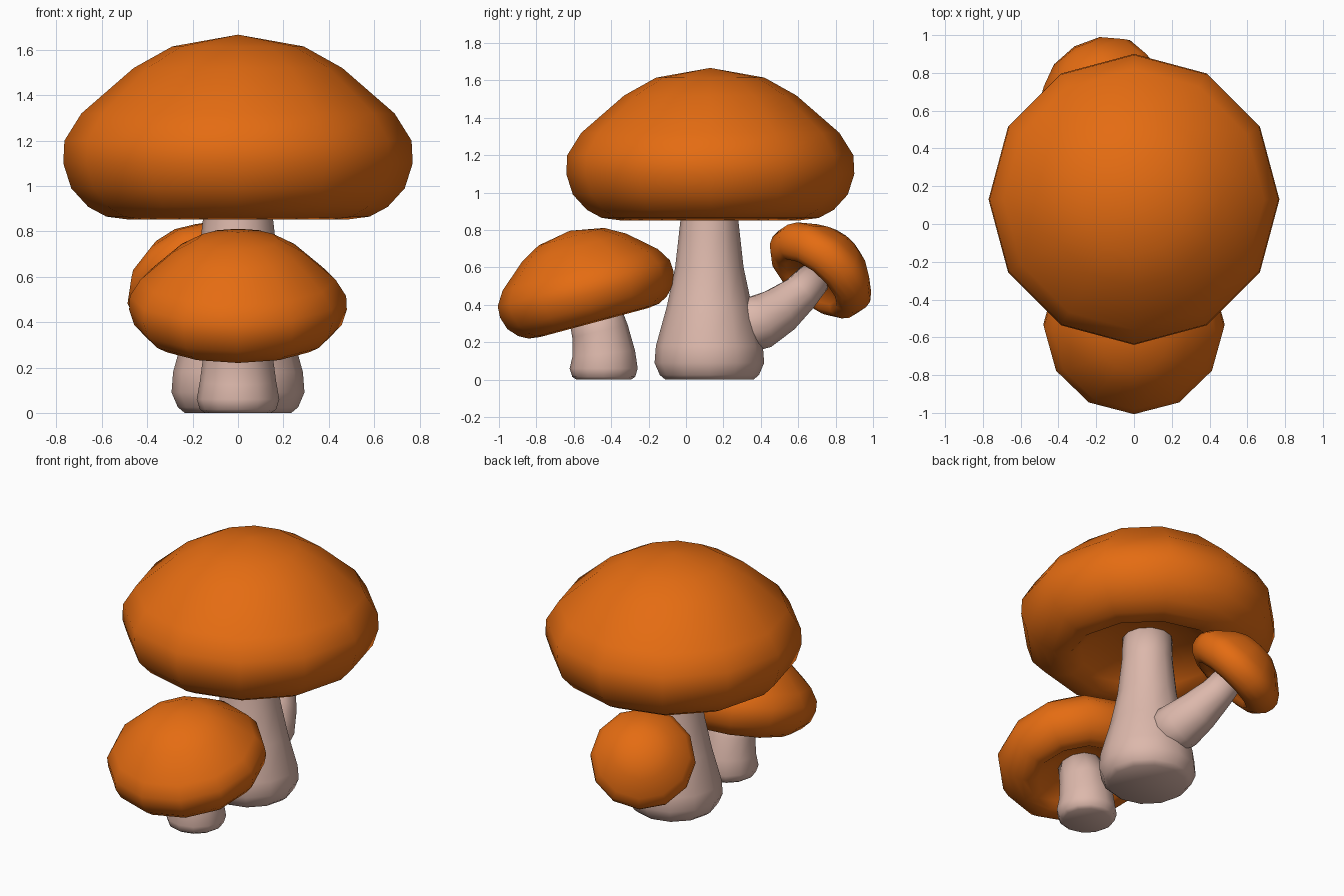
import bpy, bmesh, math
from mathutils import Vector, Quaternion

if "Cube" in bpy.data.objects:
    bpy.data.objects.remove(bpy.data.objects["Cube"])

SIDES = 12


def material(name, rgb):
    m = bpy.data.materials.new(name)
    m.diffuse_color = (*rgb, 1)
    m.use_nodes = True
    m.node_tree.nodes["Principled BSDF"].inputs["Base Color"].default_value = m.diffuse_color
    return m


orange = material("cap orange", (0.78, 0.15, 0.006))
pink = material("stem pale pink", (0.72, 0.48, 0.41))


def loft(name, rings, mat):
    """Skin rings of (centre, radius, rotation); close both ends with a fan."""
    bm = bmesh.new()
    loops = []
    for c, r, q in rings:
        loops.append([bm.verts.new(Vector(c) + q @ Vector((
            r * math.cos(2 * math.pi * i / SIDES),
            r * math.sin(2 * math.pi * i / SIDES), 0))) for i in range(SIDES)])
    for a, b in zip(loops, loops[1:]):
        for i in range(SIDES):
            j = (i + 1) % SIDES
            bm.faces.new((a[i], a[j], b[j], b[i]))
    for loop, ring in ((loops[0], rings[0]), (loops[-1], rings[-1])):
        tip = bm.verts.new(ring[0])
        for i in range(SIDES):
            bm.faces.new((loop[i], loop[(i + 1) % SIDES], tip))
    bmesh.ops.remove_doubles(bm, verts=bm.verts, dist=1e-5)
    bmesh.ops.recalc_face_normals(bm, faces=bm.faces)
    for f in bm.faces:
        f.smooth = True
    me = bpy.data.meshes.new(name)
    bm.to_mesh(me)
    bm.free()
    me.materials.append(mat)
    ob = bpy.data.objects.new(name, me)
    bpy.context.collection.objects.link(ob)
    return ob


# Cap profile (radius, height above the widest level), hollow underside to apex
CAP = [(0.14, -0.13), (0.30, -0.16), (0.41, -0.22), (0.48, -0.278),
       (0.58, -0.265), (0.66, -0.222), (0.735, -0.14), (0.77, -0.03),
       (0.765, 0.07), (0.69, 0.19), (0.46, 0.39), (0.29, 0.485), (0.0, 0.537)]


def cap(name, centre, normal, scale):
    q = Vector((0, 0, 1)).rotation_difference(Vector(normal).normalized())
    c = Vector(centre)
    loft(name, [(c + q @ Vector((0, 0, h * scale)), r * scale, q)
                for r, h in CAP], orange)


def stem(name, path):
    """path: (x, y, z, radius); rings follow the path direction."""
    pts = [Vector(p[:3]) for p in path]
    rings = []
    for i, p in enumerate(path):
        d = pts[min(i + 1, len(pts) - 1)] - pts[max(i - 1, 0)]
        q = Vector((0, 0, 1)).rotation_difference(d.normalized())
        if p[2] < 0.1:  # keep the foot flat on the ground
            q = Quaternion()
        rings.append((pts[i], p[3], q))
    loft(name, rings, pink)


# Large central mushroom
cap("large_cap", (0, 0.13, 1.13), (0, 0, 1), 1.0)
stem("large_stem", [(0, 0.125, z, r) for z, r in (
    (0.0, 0.235), (0.025, 0.265), (0.09, 0.293), (0.18, 0.286), (0.39, 0.228),
    (0.60, 0.183), (0.85, 0.155), (1.05, 0.15))])

# Front mushroom, cap tipped forward
tilt = math.radians(15)
cap("front_cap", (0, -0.535, 0.473), (0, -math.sin(tilt), math.cos(tilt)), 0.623)
stem("front_stem", [(0, -0.44, 0.0, 0.145), (0, -0.44, 0.015, 0.168),
                    (0, -0.44, 0.06, 0.182), (0, -0.44, 0.14, 0.168),
                    (0, -0.46, 0.26, 0.152), (0, -0.505, 0.42, 0.135)])

# Back mushroom, branching from the large stem
cap("back_cap", (-0.19, 0.72, 0.585), (-0.39, 0.60, 0.70), 0.41)
stem("back_stem", [(0, 0.22, 0.27, 0.155), (-0.04, 0.40, 0.31, 0.148),
                   (-0.08, 0.50, 0.37, 0.130), (-0.13, 0.61, 0.46, 0.105),
                   (-0.175, 0.70, 0.56, 0.09)])
